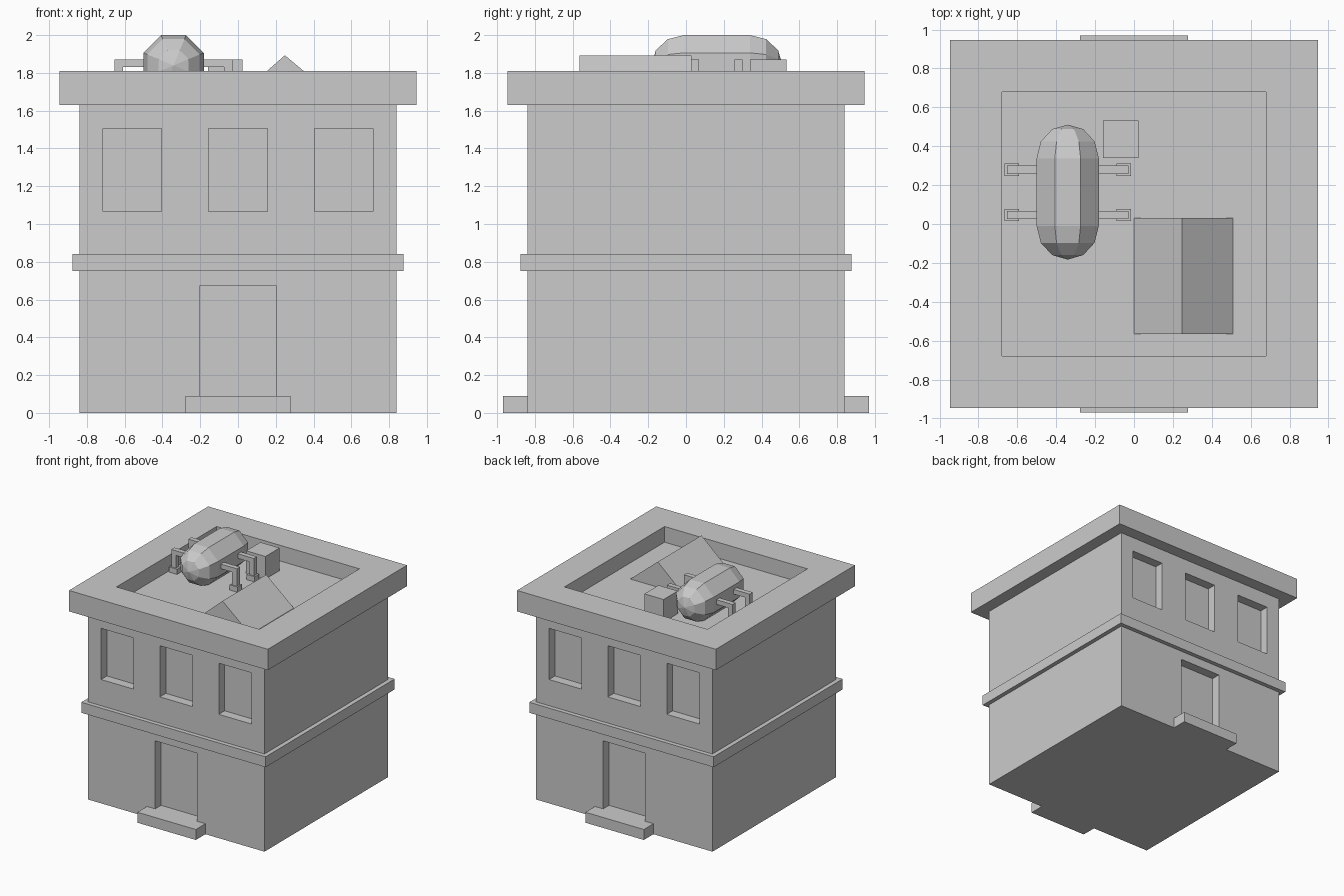
import bpy, bmesh, math
from mathutils import Matrix

if "Cube" in bpy.data.objects:
    bpy.data.objects.remove(bpy.data.objects["Cube"])


def add_box(bm, x0, x1, y0, y1, z0, z1):
    m = Matrix.Translation(((x0 + x1) / 2, (y0 + y1) / 2, (z0 + z1) / 2))
    m = m @ Matrix.Diagonal((x1 - x0, y1 - y0, z1 - z0, 1))
    bmesh.ops.create_cube(bm, size=1, matrix=m)


def finish(name, bm):
    bmesh.ops.recalc_face_normals(bm, faces=bm.faces)
    me = bpy.data.meshes.new(name)
    bm.to_mesh(me)
    bm.free()
    ob = bpy.data.objects.new(name, me)
    bpy.context.collection.objects.link(ob)
    return ob


def boxes(name, *dims):
    bm = bmesh.new()
    for d in dims:
        add_box(bm, *d)
    return finish(name, bm)


def cut(ob, cutter):
    mod = ob.modifiers.new("cut", 'BOOLEAN')
    mod.operation = 'DIFFERENCE'
    mod.solver = 'EXACT'
    mod.object = cutter
    bpy.context.view_layer.objects.active = ob
    bpy.ops.object.modifier_apply(modifier=mod.name)
    bpy.data.objects.remove(cutter)


def square(name, h, z0, z1):
    return boxes(name, (-h, h, -h, h, z0, z1))


W = 0.84        # wall half width
FLOOR = 1.675   # sunken roof deck

# Walls with door and window recesses, front and back
walls = square("walls", W, 0, 1.63)
openings = [(-0.2, 0.2, 0.09, 0.675)]
openings += [(c - 0.155, c + 0.155, 1.065, 1.505) for c in (-0.56, 0, 0.56)]
holes = []
for x0, x1, z0, z1 in openings:
    holes.append((x0, x1, -W - 0.1, -W + 0.08, z0, z1))
    holes.append((x0, x1, W - 0.08, W + 0.1, z0, z1))
cut(walls, boxes("opening_cutter", *holes))

# Floor band, cornice with sunken roof, doorsteps
square("floor_band", 0.877, 0.75, 0.84)
cornice = square("cornice", 0.946, 1.63, 1.81)
cut(cornice, square("roof_cutter", 0.68, FLOOR, 2.0))
boxes("front_step", (-0.278, 0.278, -0.97, -W, 0, 0.09))
boxes("back_step", (-0.278, 0.278, W, 0.97, 0, 0.09))

# Gabled skylight
bm = bmesh.new()
profile = [(0.0, FLOOR), (0.51, FLOOR), (0.248, 1.893)]
face = bm.faces.new([bm.verts.new((x, -0.565, z)) for x, z in profile])
ext = bmesh.ops.extrude_face_region(bm, geom=[face])
bmesh.ops.translate(bm, vec=(0, 0.595, 0),
                    verts=[v for v in ext['geom'] if isinstance(v, bmesh.types.BMVert)])
finish("skylight", bm)

# Roof vent box
boxes("vent_box", (-0.16, 0.023, 0.34, 0.533, FLOOR, 1.87))

# Eight-sided capsule tank lying along y
TX, TZ, R, SIDES = -0.341, 1.84, 0.173, 8
bm = bmesh.new()
stations = [(-0.01 - R * math.sin(math.radians(a)), R * math.cos(math.radians(a))) for a in (60, 30, 0)]
stations += [(0.338 + R * math.sin(math.radians(a)), R * math.cos(math.radians(a))) for a in (0, 30, 60)]
rings = []
for y, r in stations:
    angles = [2 * math.pi * (i + 0.5) / SIDES for i in range(SIDES)]
    rings.append([bm.verts.new((TX + r * math.cos(a), y, TZ + r * math.sin(a))) for a in angles])
tips = [bm.verts.new((TX, y, TZ)) for y in (-0.01 - R, 0.338 + R)]
for i in range(SIDES):
    j = (i + 1) % SIDES
    for a, b in zip(rings, rings[1:]):
        bm.faces.new((a[i], a[j], b[j], b[i]))
    bm.faces.new((tips[0], rings[0][j], rings[0][i]))
    bm.faces.new((tips[1], rings[-1][i], rings[-1][j]))
finish("tank", bm)

# Tank supports: arm, post and foot on each side
for n, y in enumerate((0.047, 0.279)):
    for side, s in (("left", -1), ("right", 1)):
        def span(a, b):
            return sorted((TX + s * a, TX + s * b))
        boxes(f"tank_support_{side}_{n + 1}",
              (*span(0.1, 0.312), y - 0.021, y + 0.021, 1.83, 1.87),
              (*span(0.268, 0.312), y - 0.021, y + 0.021, FLOOR + 0.045, 1.83),
              (*span(0.25, 0.325), y - 0.031, y + 0.031, FLOOR, FLOOR + 0.045))
